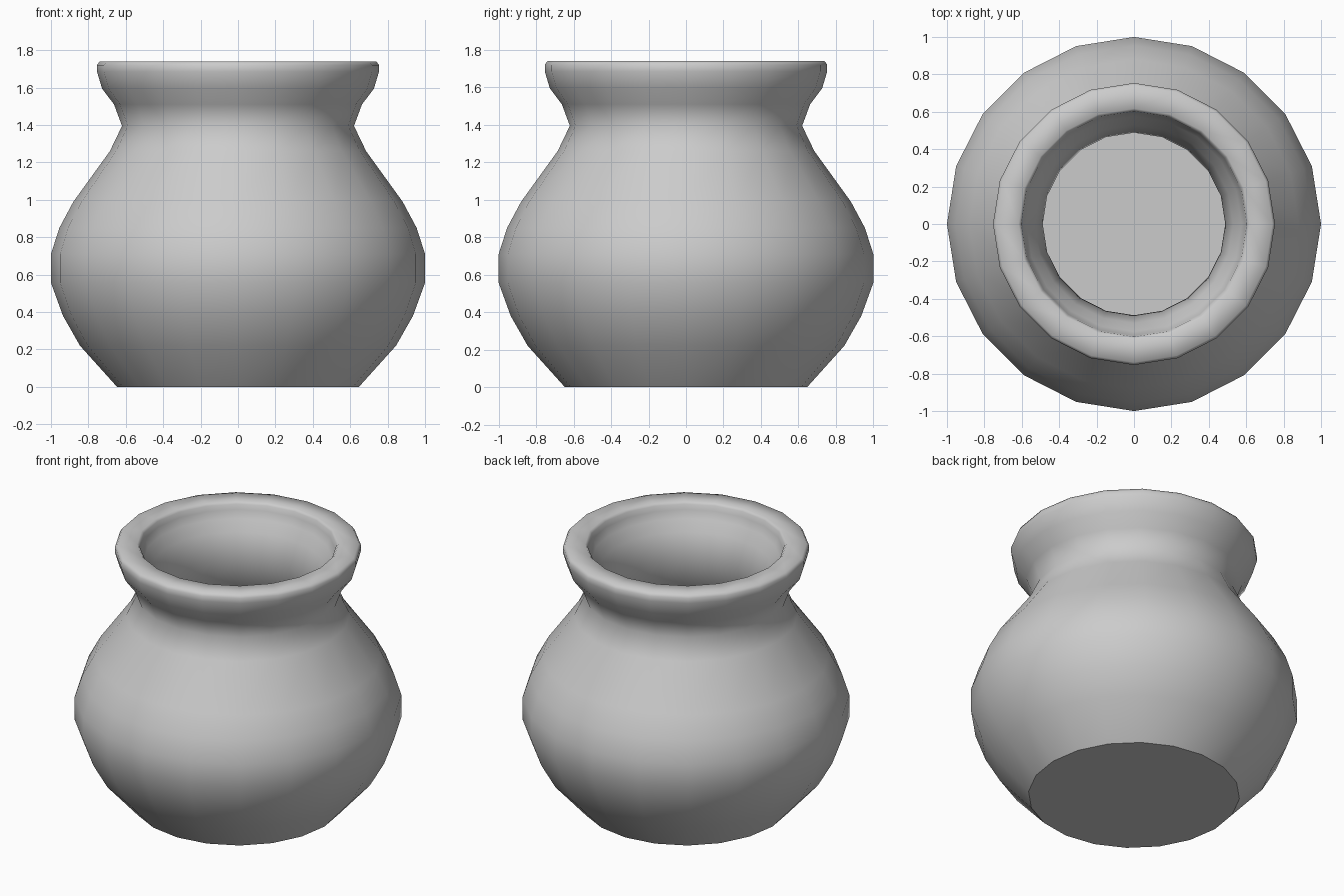
import bpy, bmesh
from math import cos, sin, tau

if "Cube" in bpy.data.objects:
    bpy.data.objects.remove(bpy.data.objects["Cube"])

SIDES = 20

# Cross-section (radius, height): outer wall upwards, over the rim, inner wall down
outer = [(0.647, 0), (0.845, 0.22), (0.936, 0.38), (1.0, 0.556), (1.0, 0.71),
         (0.955, 0.85), (0.88, 0.99), (0.685, 1.26), (0.62, 1.395),
         (0.663, 1.51), (0.727, 1.595), (0.754, 1.685), (0.754, 1.72), (0.74, 1.74)]
inner = [(0.617, 1.74), (0.603, 1.725), (0.597, 1.69), (0.575, 1.64), (0.53, 1.57),
         (0.488, 1.40), (0.565, 1.18), (0.77, 0.91), (0.82, 0.81), (0.86, 0.69),
         (0.86, 0.58), (0.81, 0.44), (0.73, 0.30), (0.59, 0.14)]

bm = bmesh.new()
rings = [[bm.verts.new((r * cos(tau * i / SIDES), r * sin(tau * i / SIDES), z))
          for i in range(SIDES)] for r, z in outer + inner]

# Walls
for a, b in zip(rings, rings[1:]):
    for i in range(SIDES):
        j = (i + 1) % SIDES
        bm.faces.new((a[i], a[j], b[j], b[i]))

# Base underside and inner floor
base = bm.faces.new(rings[0][::-1])
floor = bm.faces.new(rings[-1])
for f in bm.faces:
    f.smooth = True
for f in (base, floor):
    for e in f.edges:
        e.smooth = False

mesh = bpy.data.meshes.new("pot")
bm.to_mesh(mesh)
bm.free()
pot = bpy.data.objects.new("pot", mesh)
bpy.context.collection.objects.link(pot)
